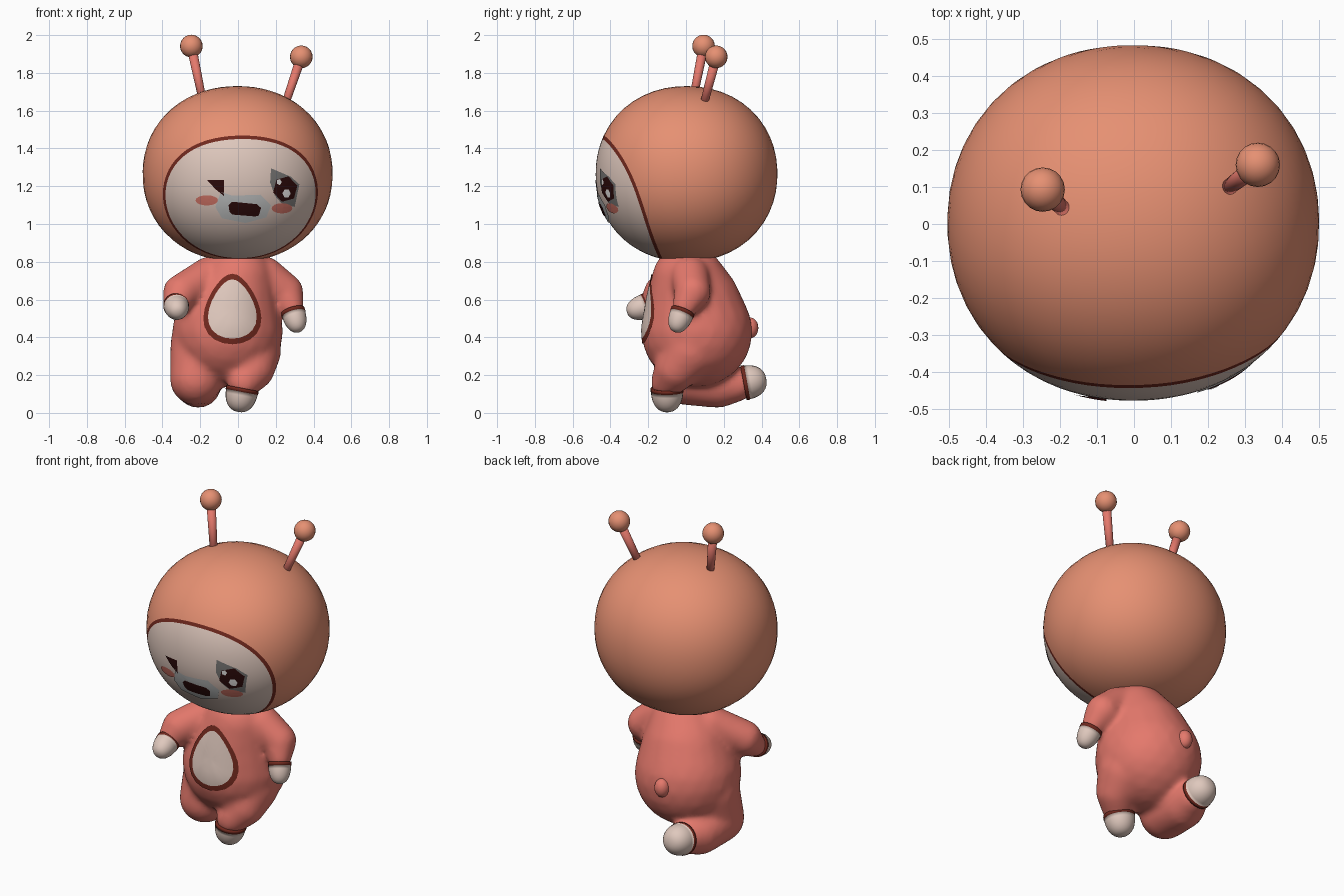
import bpy, bmesh
from math import sin, cos, pi, radians
from mathutils import Vector, Matrix
from mathutils.bvhtree import BVHTree

cube = bpy.data.objects.get("Cube")
if cube:
    bpy.data.objects.remove(cube, do_unlink=True)


def material(name, r, g, b):
    m = bpy.data.materials.new(name)
    m.use_nodes = True
    m.diffuse_color = (r, g, b, 1)
    shader = next(n for n in m.node_tree.nodes if n.type == 'BSDF_PRINCIPLED')
    shader.inputs["Base Color"].default_value = (r, g, b, 1)
    shader.inputs["Roughness"].default_value = 0.8
    return m


orange = material("orange", .79, .28, .17)
pink = material("coral pink", .78, .19, .15)
cream = material("cream", .74, .58, .51)
brown = material("trim brown", .165, .022, .013)
dark = material("dark brown", .025, .003, .003)
grey = material("muzzle grey", .52, .53, .53)
eye_grey = material("eye grey", .18, .175, .17)
blush = material("blush", .62, .17, .13)
white = material("white", .85, .83, .82)


def finish(name, bm, mats):
    me = bpy.data.meshes.new(name)
    bm.to_mesh(me)
    bm.free()
    for m in mats:
        me.materials.append(m)
    for p in me.polygons:
        p.use_smooth = True
    ob = bpy.data.objects.new(name, me)
    bpy.context.collection.objects.link(ob)
    return ob


def loft(name, rings, mats, slot=lambda i: 0, sheet=False):
    """Bridge closed rings of points; slot gives each band its material."""
    bm = bmesh.new()
    rows = [[bm.verts.new(p) for p in ring] for ring in rings]
    n = len(rows[0])
    for i, (a, b) in enumerate(zip(rows, rows[1:])):
        for j in range(n):
            k = (j + 1) % n
            bm.faces.new((a[j], a[k], b[k], b[j])).material_index = slot(i)
    bmesh.ops.remove_doubles(bm, verts=bm.verts, dist=1e-5)
    bm.normal_update()
    if not sheet:
        bmesh.ops.recalc_face_normals(bm, faces=bm.faces)
    elif sum(f.normal.y for f in bm.faces) > 0:
        bmesh.ops.reverse_faces(bm, faces=bm.faces)
    return finish(name, bm, mats)


def lathe(name, base, tip, profile, mats, slot=lambda i: 0):
    """Spin (distance, radius) pairs about the line from base to tip."""
    base, axis = Vector(base), Vector(tip) - Vector(base)
    turn = axis.to_track_quat('Z', 'Y')
    rings = [[base + turn @ Vector((r * cos(a), r * sin(a), t))
              for a in [2 * pi * j / 24 for j in range(24)]] for t, r in profile]
    return loft(name, rings, mats, slot)


def ball(name, pos, radii, mat):
    bm = bmesh.new()
    bmesh.ops.create_uvsphere(bm, u_segments=20, v_segments=12, radius=1)
    bm.transform(Matrix.Translation(pos) @ Matrix.Diagonal((*radii, 1)))
    return finish(name, bm, [mat])


# Head: a slightly boxy sphere lofted around the face axis, so the face and
# its trim follow the rings
centre, size = Vector((-.002, .003, 1.265)), Vector((.503, .481, .465))
az, el = radians(3), radians(-24.4)
pole = Vector((sin(az) * cos(el), -cos(az) * cos(el), sin(el)))
side = Vector((cos(az), sin(az), 0))
up = pole.cross(side)
FACE, BACK, BOX = 12, 18, 2.1


def head_ring(i):
    ring = []
    for j in range(64):
        f = 2 * pi * j / 64
        edge = radians(50 + cos(f) ** 2 * (3.2 + 5 * sin(f)))
        if i <= FACE:
            a = (edge - .042) * i / FACE
        else:
            a = edge + (pi - edge) * (i - FACE - 1) / BACK
        d = pole * cos(a) + (side * cos(f) + up * sin(f)) * sin(a)
        d /= sum(abs(c) ** BOX for c in d) ** (1 / BOX)
        ring.append(centre + d * size)
    return ring


head = loft("head", [head_ring(i) for i in range(FACE + BACK + 2)], [cream, brown, orange],
            lambda i: 0 if i < FACE else 1 if i == FACE else 2)

# Antennae
for label, base, tip in (("right", (-.18, .03, 1.62), (-.247, .093, 1.942)),
                         ("left", (.235, .083, 1.59), (.335, .16, 1.885))):
    length = (Vector(tip) - Vector(base)).length
    lathe(label + "_antenna_stalk", base, tip,
          [(0, 0), (0, .02), (length, .026), (length, 0)], [pink])
    ball(label + "_antenna_ball", tip, (.06, .06, .06), orange)

# Hands and feet: wrist, tip, radius
paws = {
    "right_hand": ((-.327, -.21, .567), (-.318, -.312, .53), .066),
    "left_hand": ((.293, -.02, .53), (.322, -.06, .43), .063),
    "left_foot": ((.022, -.1, .12), (0, -.1, .005), .085),
    "right_foot": ((-.19, .315, .16), (-.19, .425, .18), .09),
}


def paw(name):
    wrist, tip, r = paws[name]
    length = (Vector(tip) - Vector(wrist)).length
    cuff = [(-.011, r * .85), (-.011, r * 1.03), (.009, r * 1.03), (.009, r)]
    dome = [(.009 + (length - .009) * sin(t), r * cos(t) ** .85)
            for t in [pi / 2 * i / 9 for i in range(1, 9)]] + [(length, 0)]
    lathe(name, wrist, tip, cuff + dome, [brown, cream], lambda i: int(i > 2))


def limb_end(name):
    wrist, tip, r = paws[name]
    d = (Vector(tip) - Vector(wrist)).normalized()
    return (*(Vector(wrist) - d * r * .5), r * 1.03)


for name in paws:
    paw(name)

# Body: overlapping round chains (x, y, z, radius) fused into one soft skin
chains = [
    [(0, .012, .7, .195), (-.035, .04, .57, .252), (-.055, .058, .43, .295)],
    [(-.15, -.01, .725, .105), (-.3, -.125, .635, .1), limb_end("right_hand")],
    [(.14, .02, .725, .105), (.25, .035, .64, .098), limb_end("left_hand")],
    [(.07, .02, .33, .16), (.078, -.05, .235, .118), limb_end("left_foot")],
    [(-.19, .05, .36, .17), (-.222, 0, .18, .14), (-.21, .17, .147, .122),
     limb_end("right_foot")],
]
bm = bmesh.new()
for chain in chains:
    for a, b in zip(chain, chain[1:]):
        for k in range(9):
            x, y, z, r = Vector(a).lerp(Vector(b), k / 8)
            bmesh.ops.create_icosphere(bm, subdivisions=3, radius=r,
                                       matrix=Matrix.Translation((x, y, z)))
body = finish("body", bm, [pink])
fuse = body.modifiers.new("fuse", 'REMESH')
fuse.mode, fuse.voxel_size = 'VOXEL', .016
soften = body.modifiers.new("soften", 'SMOOTH')
soften.factor, soften.iterations = .5, 12
skin = bpy.data.meshes.new_from_object(
    body.evaluated_get(bpy.context.evaluated_depsgraph_get()))
body.modifiers.clear()
body.data = skin
for p in skin.polygons:
    p.use_smooth = True

ball("tail", (-.078, .34, .45), (.043, .043, .055), pink)


# Painted details: thin plates laid onto the surface behind them
def surface(ob):
    return BVHTree.FromPolygons([v.co for v in ob.data.vertices],
                                [p.vertices for p in ob.data.polygons])


head_tree, body_tree = surface(head), surface(body)


def plate(name, outline, tree, lift, mats, steps=(0, .25, .5, .75, 1), slot=lambda i: 0):
    pts = []
    for a, b in zip(outline, outline[1:] + outline[:1]):
        pts += [Vector(a).lerp(Vector(b), k / 4) for k in range(4)]
    mid = sum(pts, Vector((0, 0))) / len(pts)
    rings = []
    for s in steps:
        ring = []
        for p in pts:
            x, z = mid.lerp(p, s)
            hit = tree.ray_cast(Vector((x, -2, z)), Vector((0, 1, 0)))[0]
            ring.append((x, hit.y - lift, z))
        rings.append(ring)
    return loft(name, rings, mats, slot, sheet=True)


def oval(x, z, rx, rz, n=16, taper=0, turn=0):
    return [(x + rx * cos(a) * (1 - taper * sin(a)), z + rz * sin(a))
            for a in [2 * pi * j / n + turn for j in range(n)]]


plate("tummy_patch", oval(-.03, .55, .147, .187, 24, .32), body_tree, .006, [cream, brown],
      (0, .2, .4, .6, .84, 1), lambda i: int(i == 4))
plate("right_blush", oval(-.165, 1.125, .06, .027), head_tree, .004, [blush])
plate("left_blush", oval(.233, 1.083, .055, .027), head_tree, .004, [blush])
plate("muzzle", [(-.09, 1.17), (-.03, 1.15), (.12, 1.155), (.175, 1.1), (.15, 1.035),
                 (.04, 1.005), (-.085, 1.03), (-.12, 1.09)], head_tree, .006, [grey])
plate("mouth", [(-.05, 1.1), (-.03, 1.118), (.1, 1.105), (.122, 1.085), (.11, 1.045),
                (.09, 1.04), (-.03, 1.05), (-.045, 1.065)], head_tree, .009, [dark])
plate("right_winking_eye", [(-.164, 1.233), (-.074, 1.233), (-.074, 1.148), (-.12, 1.185)],
      head_tree, .006, [dark])
plate("left_eye", [(.175, 1.295), (.28, 1.25), (.325, 1.21), (.3, 1.09), (.23, 1.11),
                   (.195, 1.15), (.17, 1.22)], head_tree, .004, [eye_grey])
plate("left_iris", oval(.25, 1.185, .066, .07, 6, turn=.25), head_tree, .007, [dark])
plate("left_eye_large_sparkle", oval(.257, 1.162, .022, .024, 6), head_tree, .009, [white])
plate("left_eye_small_sparkle", oval(.218, 1.222, .014, .017, 5), head_tree, .009, [white])
